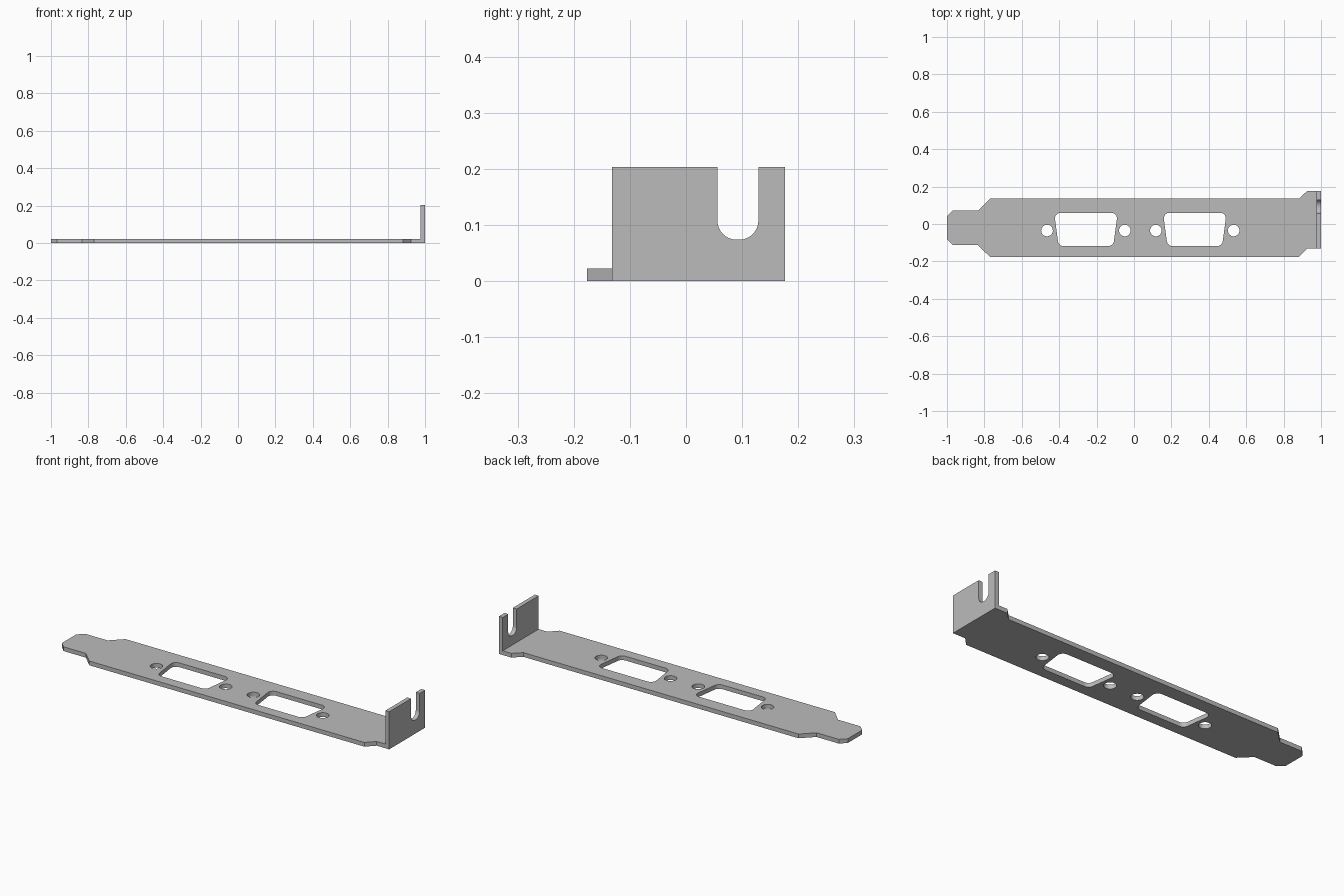
import bpy, bmesh, math
from mathutils import Matrix, Vector

old = bpy.data.objects.get("Cube")
if old:
    bpy.data.objects.remove(old, do_unlink=True)

steel = bpy.data.materials.new("plain_grey_steel")
steel.use_nodes = True
GREY = (0.50, 0.50, 0.50, 1)
steel.diffuse_color = GREY
steel.node_tree.nodes["Principled BSDF"].inputs["Base Color"].default_value = GREY

THICK = 0.023
BEND_X = 1 - THICK


def circle(cx, cy, r, n=32):
    return [(cx + r * math.cos(2 * math.pi * i / n),
             cy + r * math.sin(2 * math.pi * i / n)) for i in range(n)]


def rounded(corners, r, steps=8):
    """Replace each corner of a convex polygon by a tangent arc."""
    out = []
    pts = [Vector(c) for c in corners]
    for i, p in enumerate(pts):
        a = (pts[i - 1] - p).normalized()
        b = (pts[(i + 1) % len(pts)] - p).normalized()
        half = a.angle(b) / 2
        centre = p + (a + b).normalized() * (r / math.sin(half))
        start = p + a * (r / math.tan(half)) - centre
        end = p + b * (r / math.tan(half)) - centre
        sweep = start.angle_signed(end)
        for k in range(steps + 1):
            # angle_signed is clockwise, so the rotation is negated
            out.append(centre + Matrix.Rotation(-sweep * k / steps, 2) @ start)
    return [tuple(v) for v in out]


def sheet(name, loops, place=Matrix.Identity(4)):
    """Flat sheet of metal from an outline and its holes."""
    bm = bmesh.new()
    for loop in loops:
        vs = [bm.verts.new((x, y, 0)) for x, y in loop]
        for i, v in enumerate(vs):
            bm.edges.new((vs[i - 1], v))
    bmesh.ops.triangle_fill(bm, edges=bm.edges[:], use_beauty=True,
                            normal=(0, 0, 1))
    grown = bmesh.ops.extrude_face_region(bm, geom=bm.faces[:],
                                          use_keep_orig=True)["geom"]
    bmesh.ops.translate(bm, vec=(0, 0, THICK),
                        verts=[g for g in grown if isinstance(g, bmesh.types.BMVert)])
    bmesh.ops.transform(bm, matrix=place, verts=bm.verts[:])
    bmesh.ops.recalc_face_normals(bm, faces=bm.faces[:])
    mesh = bpy.data.meshes.new(name)
    bm.to_mesh(mesh)
    bm.free()
    mesh.materials.append(steel)
    obj = bpy.data.objects.new(name, mesh)
    bpy.context.collection.objects.link(obj)
    bpy.ops.object.select_all(action="DESELECT")
    obj.select_set(True)
    bpy.context.view_layer.objects.active = obj
    bpy.ops.object.shade_smooth_by_angle(angle=math.radians(30))
    return obj


# Long plate with a narrow tongue and a stepped shoulder
outline = [(-1, 0.04), (-1, -0.082), (-0.968, -0.113), (-0.834, -0.113),
           (-0.77, -0.176), (0.882, -0.176), (0.925, -0.132), (BEND_X, -0.132),
           (BEND_X, 0.176), (0.925, 0.176), (0.882, 0.135), (-0.77, 0.135),
           (-0.834, 0.072), (-0.968, 0.072)]
holes = []
for cx in (-0.257, 0.325):
    # Connector opening with a screw hole on each side
    holes.append(rounded([(cx - 0.170, 0.060), (cx - 0.146, -0.118),
                          (cx + 0.146, -0.118), (cx + 0.170, 0.060)], 0.03))
    for side in (-1, 1):
        holes.append(circle(cx + side * 0.208, -0.035, 0.031))
sheet("slot_plate", [outline] + holes)

# Upright flange with a round-bottomed screw slot, drawn in y and z
TOP, LEFT, RIGHT, R = 0.204, 0.056, 0.129, 0.034
slot = []
for cy, first in ((RIGHT - R, 0), (LEFT + R, -90)):
    for k in range(9):
        a = math.radians(first - 90 * k / 8)
        slot.append((cy + R * math.cos(a), 0.074 + R + R * math.sin(a)))
flange = [(-0.132, 0), (0.176, 0), (0.176, TOP), (RIGHT, TOP)] + slot + \
         [(LEFT, TOP), (-0.132, TOP)]
upright = Matrix(((0, 0, 1, BEND_X), (1, 0, 0, 0), (0, 1, 0, 0), (0, 0, 0, 1)))
sheet("mounting_flange", [flange], upright)
